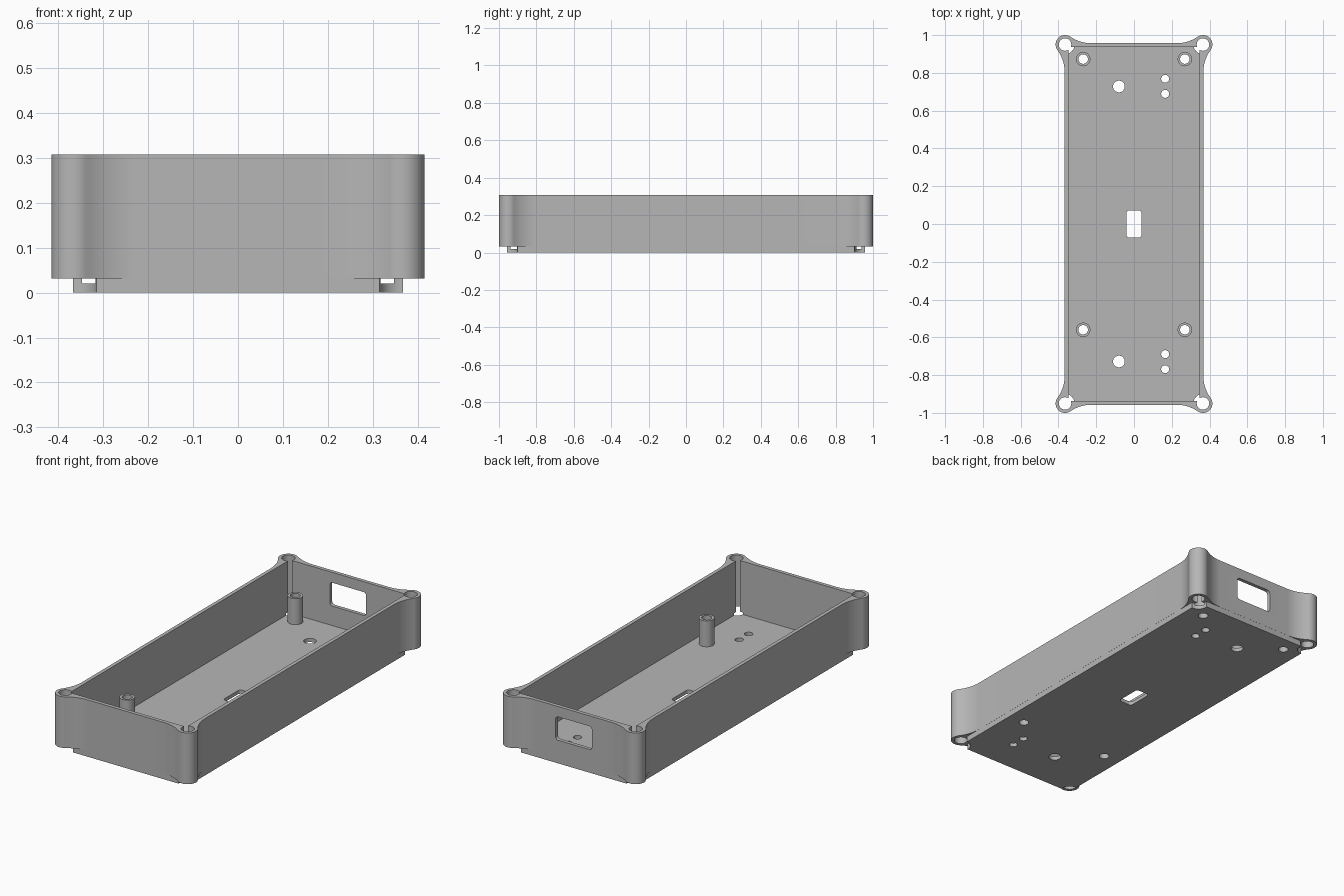
import bpy, bmesh
from math import sin, cos, pi, atan2, sqrt
from mathutils import Matrix

old = bpy.data.objects.get("Cube")
if old:
    bpy.data.objects.remove(old, do_unlink=True)

HEIGHT, FLOOR, FOOT = 0.307, 0.02, 0.031      # rim, floor top, underside of ears
WALL_X, WALL_Y, THICK = 0.367, 0.957, 0.02
EAR_X, EAR_Y, EAR_R, FLARE_R = 0.365, 0.95, 0.05, 0.2
FLIP = Matrix.Rotation(pi / 2, 4, 'X')        # turns an upright prism to run along y

grey = bpy.data.materials.new("grey plastic")
grey.use_nodes = True
grey.diffuse_color = (0.47, 0.47, 0.47, 1)
grey.node_tree.nodes["Principled BSDF"].inputs["Base Color"].default_value = (0.47, 0.47, 0.47, 1)


def arc(cx, cy, r, a0, a1, n):
    return [(cx + r * cos(a0 + (a1 - a0) * i / n), cy + r * sin(a0 + (a1 - a0) * i / n))
            for i in range(n + 1)]


def circle(cx, cy, r, n=40):
    return arc(cx, cy, r, 0, 2 * pi, n)[:-1]


def rounded_rect(cx, cy, hx, hy, r):
    pts = []
    for k, (sx, sy) in enumerate([(1, 1), (-1, 1), (-1, -1), (1, -1)]):
        pts += arc(cx + sx * (hx - r), cy + sy * (hy - r), r, k * pi / 2, (k + 1) * pi / 2, 6)
    return pts


def rect(hx, hy):
    return [(-hx, -hy), (hx, -hy), (hx, hy), (-hx, hy)]


def solid(name, prisms):
    """One object from (outline, bottom, top, matrix) prisms."""
    bm = bmesh.new()
    for pts, z0, z1, mat in prisms:
        face = bm.faces.new([bm.verts.new((x, y, z0)) for x, y in pts])
        top = bmesh.ops.extrude_face_region(bm, geom=[face])["geom"]
        new = [v for v in top if isinstance(v, bmesh.types.BMVert)]
        bmesh.ops.translate(bm, verts=new, vec=(0, 0, z1 - z0))
        bmesh.ops.transform(bm, matrix=mat, verts=list(face.verts) + new)
    bmesh.ops.recalc_face_normals(bm, faces=bm.faces[:])
    mesh = bpy.data.meshes.new(name)
    bm.to_mesh(mesh)
    bm.free()
    mesh.materials.append(grey)
    obj = bpy.data.objects.new(name, mesh)
    bpy.context.collection.objects.link(obj)
    return obj


def combine(target, operation, name, prisms):
    """Boolean the prisms into the target, then drop the helper."""
    tool = solid(name, [p if len(p) == 4 else (*p, Matrix()) for p in prisms])
    tool.hide_render = True
    mod = target.modifiers.new(name, 'BOOLEAN')
    mod.operation, mod.solver, mod.object = operation, 'EXACT', tool
    bpy.context.view_layer.update()
    result = bpy.data.meshes.new_from_object(
        target.evaluated_get(bpy.context.evaluated_depsgraph_get()))
    target.modifiers.clear()
    target.data = result
    bpy.data.objects.remove(tool, do_unlink=True)


def case_outline():
    """Rectangle with round ears flowing into the walls through concave arcs."""
    reach = EAR_R + FLARE_R
    c1 = (WALL_X + FLARE_R, EAR_Y - sqrt(reach ** 2 - (WALL_X + FLARE_R - EAR_X) ** 2))
    c2 = (EAR_X - sqrt(reach ** 2 - (WALL_Y + FLARE_R - EAR_Y) ** 2), WALL_Y + FLARE_R)
    a = atan2(EAR_Y - c1[1], EAR_X - c1[0])
    b = atan2(c2[1] - EAR_Y, c2[0] - EAR_X)
    q = (arc(*c1, FLARE_R, pi, a, 12)[:-1]
         + arc(EAR_X, EAR_Y, EAR_R, a - pi, b, 28)
         + arc(*c2, FLARE_R, b - pi, -pi / 2, 12)[1:])
    return (q + [(-x, y) for x, y in reversed(q)]
            + [(-x, -y) for x, y in q] + [(x, -y) for x, y in reversed(q)])


ears = [(sx * EAR_X, sy * EAR_Y) for sx in (-1, 1) for sy in (-1, 1)]
posts = [(sx * 0.269, y) for sx in (-1, 1) for y in (0.873, -0.56)]

# Walls with ears, standing on a plain rectangular foot
case = solid("open_case", [(case_outline(), FOOT, HEIGHT, Matrix())])
combine(case, 'UNION', "foot", [(rect(WALL_X - 0.0005, WALL_Y - 0.0005), 0, 0.15)])

# Hollow interior and the round reliefs under the ears
combine(case, 'DIFFERENCE', "cavity",
        [(rect(WALL_X - THICK, WALL_Y - THICK), FLOOR, 0.5)])
combine(case, 'DIFFERENCE', "reliefs",
        [(circle(x, y, EAR_R + 0.0003), -0.1, FOOT) for x, y in ears])

# Standoff posts on the floor
combine(case, 'UNION', "standoffs",
        [(circle(x, y, 0.038), FLOOR / 2, 0.16) for x, y in posts])

# Screw bores, floor holes, centre slot and the end-wall window
holes = [(x, y, 0.033) for x, y in ears] + [(x, y, 0.025) for x, y in posts]
for side in (-1, 1):
    holes += [(-0.08, side * 0.728, 0.031),
              (0.165, side * 0.769, 0.021), (0.165, side * 0.689, 0.021)]
cuts = [(circle(*h), -0.1, 0.5) for h in holes]
cuts.append((rounded_rect(0, 0, 0.04, 0.072, 0.016), -0.1, 0.1))
cuts.append((rounded_rect(0, 0.188, 0.108, 0.063, 0.015), -1.1, -0.9, FLIP))
combine(case, 'DIFFERENCE', "openings", cuts)

# Smooth the curved walls, keep the edges crisp
bpy.ops.object.select_all(action='DESELECT')
case.select_set(True)
bpy.context.view_layer.objects.active = case
bpy.ops.object.shade_smooth_by_angle()
